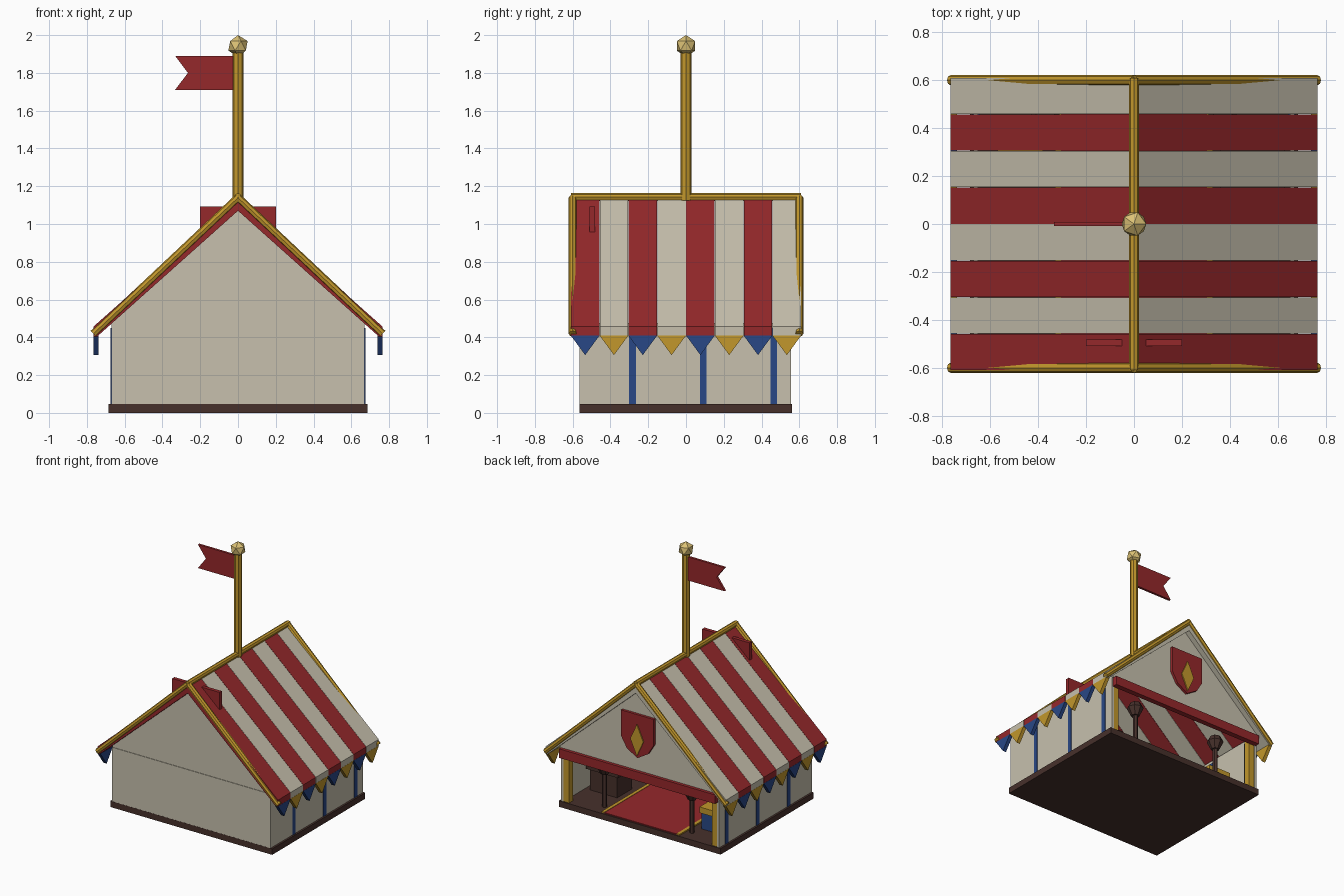
import bpy, bmesh
from mathutils import Vector

cube = bpy.data.objects.get("Cube")
if cube:
    bpy.data.objects.remove(cube, do_unlink=True)


def material(name, rgb):
    m = bpy.data.materials.new(name)
    m.use_nodes = True
    m.diffuse_color = (*rgb, 1)
    m.node_tree.nodes["Principled BSDF"].inputs["Base Color"].default_value = (*rgb, 1)
    return m


CANVAS = material("canvas", (0.57, 0.53, 0.42))
RED = material("red cloth", (0.30, 0.021, 0.024))
BLUE = material("blue cloth", (0.022, 0.064, 0.24))
GOLD = material("gold", (0.54, 0.31, 0.025))
PALE = material("pale gold", (0.72, 0.54, 0.18))
WOOD = material("dark wood", (0.062, 0.03, 0.024))


def finish(name, bm, mat):
    bmesh.ops.recalc_face_normals(bm, faces=bm.faces)
    me = bpy.data.meshes.new(name)
    bm.to_mesh(me)
    bm.free()
    me.materials.append(mat)
    ob = bpy.data.objects.new(name, me)
    bpy.context.collection.objects.link(ob)
    return ob


def prism(name, outline, a, b, mat, axis="y"):
    """Extrude a flat outline from a to b along y (outline in x, z) or x (outline in y, z)."""
    bm = bmesh.new()
    place = (lambda u, v, d: (u, d, v)) if axis == "y" else (lambda u, v, d: (d, u, v))
    near = [bm.verts.new(place(u, v, a)) for u, v in outline]
    far = [bm.verts.new(place(u, v, b)) for u, v in outline]
    bm.faces.new(near)
    bm.faces.new(far[::-1])
    n = len(outline)
    for i in range(n):
        j = (i + 1) % n
        bm.faces.new((near[i], near[j], far[j], far[i]))
    return finish(name, bm, mat)


def box(name, x, y, z, mat):
    return prism(name, [(x[0], z[0]), (x[1], z[0]), (x[1], z[1]), (x[0], z[1])], y[0], y[1], mat)


def rod(name, p, q, r1, mat, r2=None, sides=8):
    p, q = Vector(p), Vector(q)
    bm = bmesh.new()
    bmesh.ops.create_cone(bm, cap_ends=True, segments=sides, radius1=r1,
                          radius2=r1 if r2 is None else r2, depth=(q - p).length)
    ob = finish(name, bm, mat)
    ob.location = (p + q) / 2
    ob.rotation_euler = (q - p).to_track_quat("Z", "Y").to_euler()
    return ob


def mirrored(half):
    """Complete an outline given from the top centre down its +x side."""
    return half + [(-x, z) for x, z in reversed(half) if x > 0]


# Platform and carpet
box("platform", (-0.685, 0.685), (-0.565, 0.56), (0, 0.046), WOOD)
box("carpet", (-0.31, 0.31), (-0.5, 0.55), (0.044, 0.053), RED)

# Closed front wall, and gables at both ends
gable = [(0, 1.08), (0.67, 0.485), (0.67, 0.46), (-0.67, 0.46), (-0.67, 0.485)]
box("front_wall", (-0.67, 0.67), (-0.564, -0.54), (0.046, 0.46), CANVAS)
prism("front_gable", gable, -0.56, -0.54, CANVAS)
prism("back_gable", gable, 0.548, 0.568, CANVAS)

# Striped roof with upright eaves, one chevron band per stripe
chevron = [(0, 1.136), (0.765, 0.457), (0.765, 0.405), (0.745, 0.405), (0, 1.07),
           (-0.745, 0.405), (-0.765, 0.405), (-0.765, 0.457)]
STEP = 0.1525
for i in range(8):
    y = -0.61 + i * STEP
    prism(f"roof_stripe_{i + 1}", chevron, y + 0.001, y + STEP - 0.001, CANVAS if i % 2 else RED)

# Gold ridge and gable trim
rod("ridge_trim", (0, -0.61, 1.142), (0, 0.61, 1.142), 0.021, GOLD)
for end, y in (("front", -0.6), ("back", 0.6)):
    for side, s in (("left", 1), ("right", -1)):
        rod(f"{end}_{side}_roof_trim", (0, y, 1.139), (s * 0.766, y, 0.419), 0.021, GOLD)

# Parts repeated on both sides
for side, s in (("left", 1), ("right", -1)):
    box(f"{side}_wall", sorted((s * 0.65, s * 0.67)), (-0.555, 0.555), (0.046, 0.475), CANVAS)
    for i in range(3):
        y = -0.283 + i * 0.374
        box(f"{side}_wall_band_{i + 1}", sorted((s * 0.643, s * 0.674)),
            (y - 0.018, y + 0.018), (0.046, 0.45), BLUE)
    for i in range(8):
        y = -0.61 + i * STEP
        prism(f"{side}_pennant_{i + 1}", [(y, 0.41), (y + STEP, 0.41), (y + STEP / 2, 0.306)],
              s * 0.738, s * 0.766, GOLD if i % 2 else BLUE, axis="x")
    box(f"{side}_carpet_edge", sorted((s * 0.305, s * 0.33)), (-0.5, 0.55), (0.044, 0.056), GOLD)
    box(f"{side}_back_post", sorted((s * 0.605, s * 0.655)), (0.5, 0.55), (0.046, 0.46), GOLD)
    # Brazier on a post
    x, y = s * 0.37, 0.455
    rod(f"{side}_brazier_post", (x, y, 0.01), (x, y, 0.31), 0.018, WOOD, sides=6)
    rod(f"{side}_brazier_bowl", (x, y, 0.3), (x, y, 0.36), 0.03, WOOD, 0.06)
    rod(f"{side}_brazier_rim", (x, y, 0.36), (x, y, 0.4), 0.06, WOOD, 0.04)

# Beam and shield over the open back
box("back_beam", (-0.66, 0.66), (0.552, 0.592), (0.393, 0.462), RED)
shield = [(0.138, 0.898), (0.138, 0.7), (0.09, 0.62), (0, 0.565)]
prism("shield", mirrored(shield), 0.565, 0.588, RED)
prism("shield_diamond", mirrored([(0, 0.825), (0.055, 0.705), (0, 0.585)]), 0.587, 0.596, GOLD)

# Board crossing the roof near the front
box("roof_board", (-0.2, 0.2), (-0.51, -0.482), (0.93, 1.092), RED)

# Table and chest inside
box("table_body", (0.38, 0.61), (0.11, 0.29), (0.046, 0.21), WOOD)
box("table_top", (0.36, 0.63), (0.09, 0.31), (0.21, 0.24), WOOD)
box("chest_body", (-0.56, -0.39), (0.2, 0.37), (0.046, 0.17), BLUE)
box("chest_lid", (-0.57, -0.38), (0.19, 0.38), (0.17, 0.215), GOLD)

# Flagpole, finial and swallow-tailed flag
rod("flagpole", (0, 0, 1.125), (0, 0, 1.92), 0.029, GOLD)
bm = bmesh.new()
bmesh.ops.create_icosphere(bm, subdivisions=1, radius=0.057)
finish("finial", bm, PALE).location = (0, 0, 1.943)
prism("flag", [(-0.02, 1.89), (-0.333, 1.89), (-0.265, 1.8), (-0.333, 1.71), (-0.02, 1.71)],
      -0.009, 0.009, RED)
